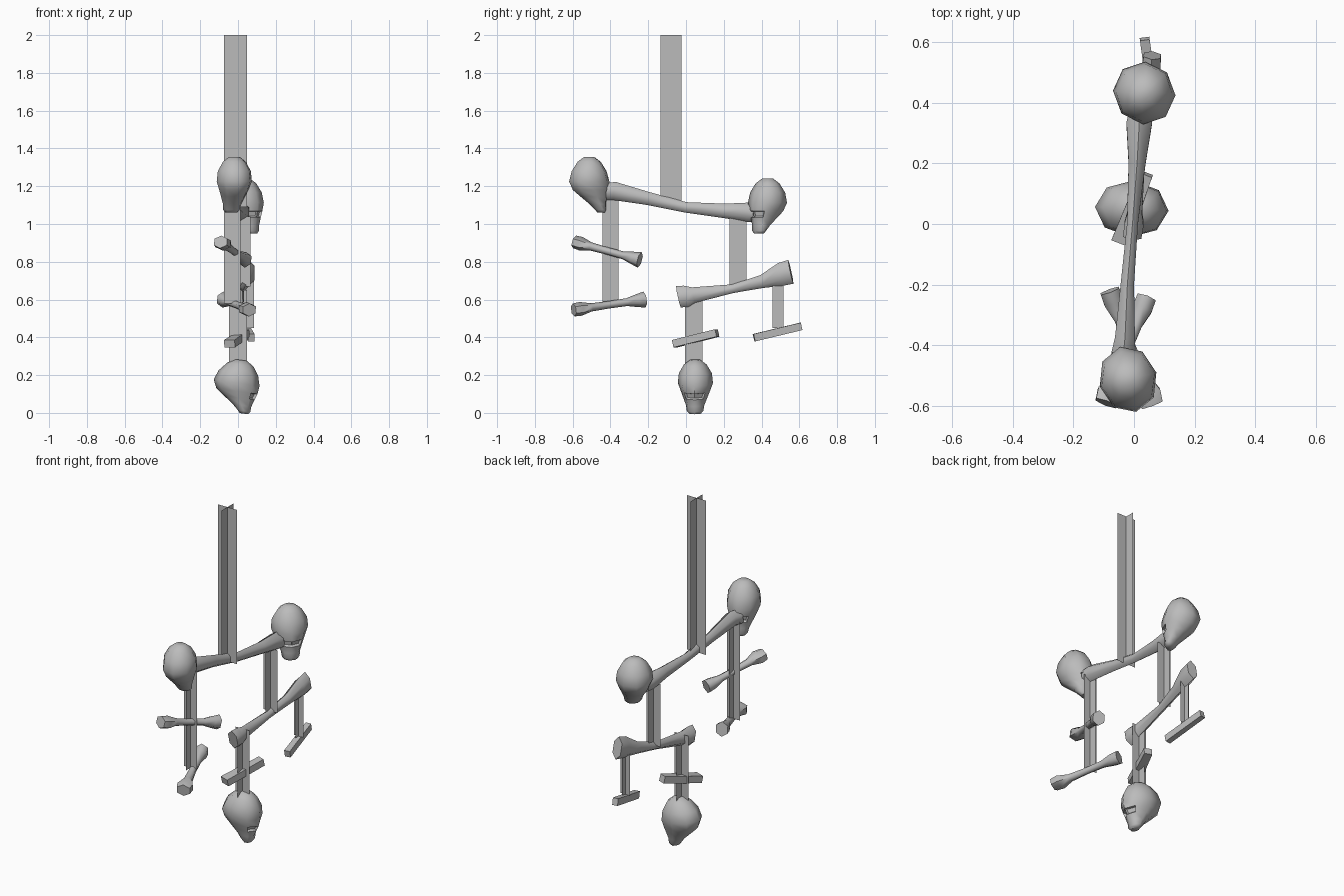
import bpy, bmesh, math
from mathutils import Vector, Matrix

cube = bpy.data.objects.get("Cube")
if cube:
    bpy.data.objects.remove(cube)

grey = bpy.data.materials.new("bone grey")
grey.use_nodes = True
COLOUR = (0.5, 0.5, 0.5, 1)
grey.diffuse_color = COLOUR
grey.node_tree.nodes["Principled BSDF"].inputs["Base Color"].default_value = COLOUR


def finish(bm, name, smooth=None):
    mesh = bpy.data.meshes.new(name)
    bm.to_mesh(mesh)
    bm.free()
    mesh.materials.append(grey)
    ob = bpy.data.objects.new(name, mesh)
    bpy.context.collection.objects.link(ob)
    if smooth:
        bpy.ops.object.select_all(action='DESELECT')
        ob.select_set(True)
        bpy.context.view_layer.objects.active = ob
        bpy.ops.object.shade_smooth_by_angle(angle=math.radians(smooth))


def loft(bm, rings):
    """Bridge equal rings of points and cap both ends."""
    loops = [[bm.verts.new(p) for p in ring] for ring in rings]
    n = len(loops[0])
    for a, b in zip(loops, loops[1:]):
        for i in range(n):
            j = (i + 1) % n
            bm.faces.new((a[i], a[j], b[j], b[i]))
    bm.faces.new(loops[0])
    bm.faces.new(loops[-1])
    bmesh.ops.recalc_face_normals(bm, faces=bm.faces)


def chain(name, x, y, bottom, top, half_x, half_y):
    """Two crossed upright strips."""
    bm = bmesh.new()
    for dx, dy in ((half_x, 0), (0, half_y)):
        bm.faces.new([bm.verts.new((x + s * dx, y + s * dy, z)) for s, z in (
            (-1, bottom), (1, bottom), (1, top), (-1, top))])
    finish(bm, name)


def bone(name, stations, sides=6, smooth=62):
    """Stations: centre x, y, z, half width, half height."""
    bm = bmesh.new()
    d = (Vector(stations[-1][:3]) - Vector(stations[0][:3])).normalized()
    side = d.cross(Vector((0, 0, 1))).normalized()
    up = side.cross(d)
    k = 1 / math.cos(math.pi / sides)
    rings = []
    for x, y, z, w, h in stations:
        angles = [math.tau * (i + 0.5) / sides for i in range(sides)]
        rings.append([Vector((x, y, z)) + side * (w * k * math.cos(a))
                      + up * (h * k * math.sin(a)) for a in angles])
    loft(bm, rings)
    finish(bm, name, smooth)


def small_bone(name, a, b):
    """Thin shaft with a flared knuckle at each end."""
    a, b = Vector(a), Vector(b)
    shape = ((0, .036, .03), (.1, .042, .032), (.25, .022, .019), (.5, .017, .017),
             (.75, .02, .018), (.9, .033, .03), (1, .032, .037))
    bone(name, [(*a.lerp(b, t), w, h) for t, w, h in shape])


# Height, face, back of head, half width
SKULL = ((.295, .025, -.03, .03), (.27, .06, -.065, .062), (.22, .092, -.098, .09),
         (.165, .108, -.112, .096), (.12, .106, -.092, .08), (.085, .098, -.05, .066),
         (.045, .09, .0, .05), (.015, .09, .03, .045), (.0, .082, .042, .032))


def skull(name, loc, yaw, size, pitch=0):
    bm = bmesh.new()
    rings = []
    for z, f, b, w in SKULL:
        c, r = (f + b) / 2, (f - b) / 2
        rings.append([(c + r * math.cos(math.tau * i / 8),
                       w * math.sin(math.tau * i / 8), z) for i in range(8)])
    loft(bm, rings)
    # Sunken eye sockets
    eyes = [f for f in bm.faces if f.normal.x > 0.6
            and .09 < f.calc_center_median().z < .12]
    bmesh.ops.inset_individual(bm, faces=eyes, thickness=.008, depth=-.012)
    middle = Vector((0, 0, .15))
    bmesh.ops.transform(bm, verts=bm.verts, matrix=Matrix.Translation(loc)
                        @ Matrix.Rotation(math.radians(yaw), 4, 'Z')
                        @ Matrix.Diagonal((*size, 1))
                        @ Matrix.Translation(middle)
                        @ Matrix.Rotation(math.radians(pitch), 4, 'Y')
                        @ Matrix.Translation(-middle))
    finish(bm, name, 55)


# Skulls
skull("front_skull", (-.02, -.51, 1.06), 104, (1, 1, 1))
skull("back_skull", (.035, .43, .95), -48, (.96, 1.05, .985))
skull("bottom_skull", (-.008, .05, .004), -3, (1.12, .97, .94), 10)

# Hanging chains
chain("main_chain", -.013, -.08, 1.09, 2, .061, .056)
chain("front_chain", -.03, -.4, .58, 1.16, .043, .043)
chain("back_chain", .02, .275, .67, 1.04, .045, .045)
chain("bottom_chain", 0, .042, .26, .65, .047, .046)
chain("small_chain", .055, .487, .45, .7, .03, .03)

# Large crossbar bones
bone("upper_crossbar", ((-.035, -.43, 1.17, .04, .04), (-.03, -.38, 1.175, .033, .042),
                        (-.022, -.2, 1.135, .022, .03), (-.005, 0, 1.088, .018, .024),
                        (.01, .2, 1.07, .028, .033), (.017, .33, 1.062, .042, .045),
                        (.02, .37, 1.055, .035, .04)))
bone("lower_crossbar", ((-.005, -.04, .615, .03, .05), (0, 0, .617, .032, .05),
                        (.003, .04, .624, .024, .036), (.02, .25, .658, .018, .02),
                        (.04, .4, .695, .022, .03), (.055, .5, .733, .032, .053),
                        (.06, .555, .747, .028, .056)))

# Small crossed bones
small_bone("front_upper_bone", (-.092, -.59, .905), (.04, -.245, .81))
small_bone("front_lower_bone", (.06, -.595, .545), (-.08, -.22, .6))

# Bone slivers
bone("bottom_sliver", ((-.045, -.06, .366, .03, .02), (.04, .165, .423, .022, .02)), 4, 20)
bone("small_sliver", ((.07, .36, .398, .017, .02), (.035, .61, .458, .016, .02)), 4, 20)
